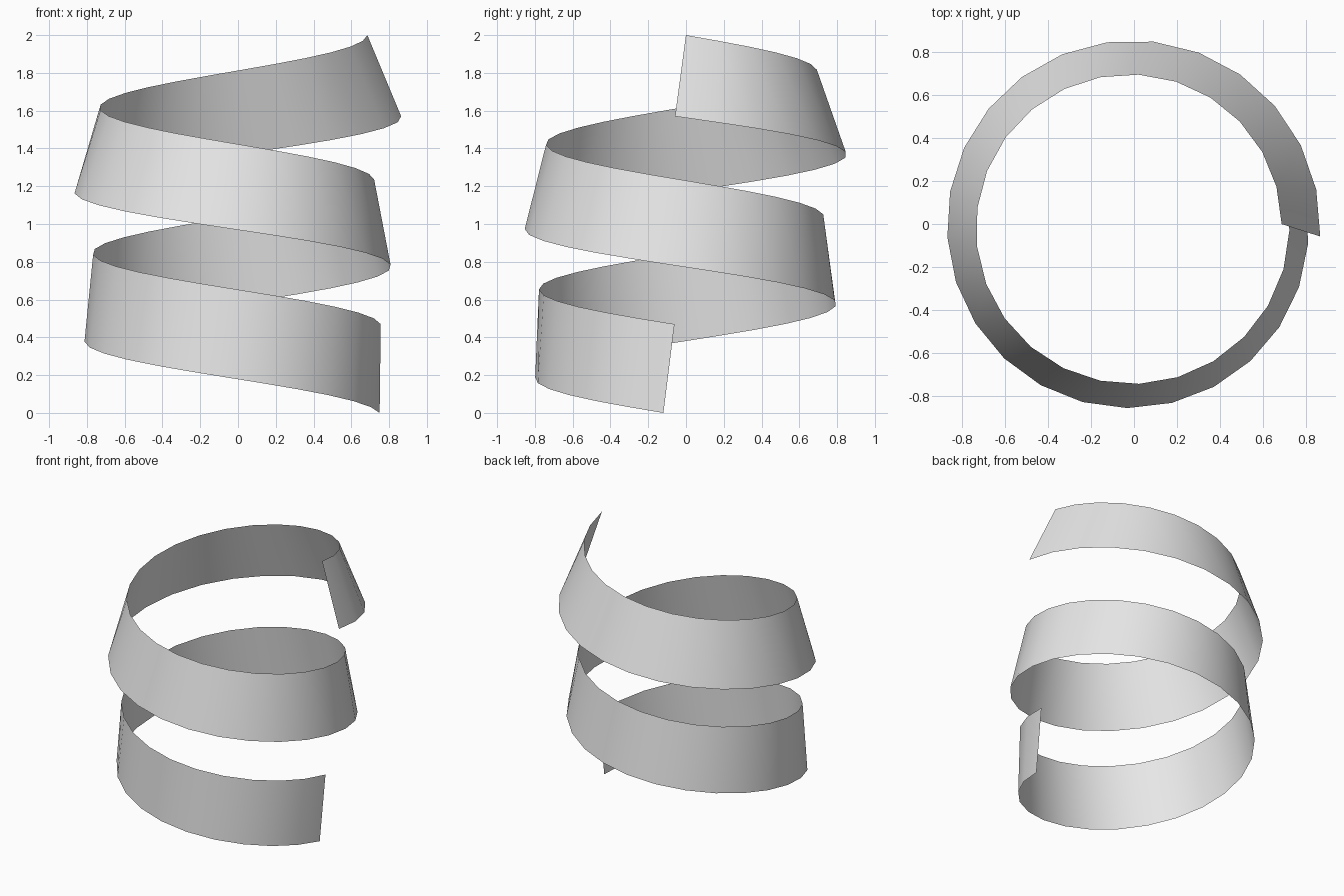
import bpy, bmesh
from math import cos, sin, radians

cube = bpy.data.objects.get("Cube")
if cube:
    bpy.data.objects.remove(cube, do_unlink=True)

SEGMENTS = 50
CENTRE = -0.015


def lerp(a, b, t):
    return a + (b - a) * t


def edge_point(t, radius, angle, height):
    """Point on a spiral edge; each argument is a (start, end) pair."""
    r, a, z = lerp(*radius, t), radians(lerp(*angle, t)), lerp(*height, t)
    return (CENTRE + r * cos(a), CENTRE + r * sin(a), z)


# Plain grey sheet
grey = bpy.data.materials.new("light grey")
grey.use_nodes = True
colour = (0.8, 0.8, 0.8, 1)
grey.diffuse_color = colour
grey.node_tree.nodes["Principled BSDF"].inputs["Base Color"].default_value = colour

# Ribbon: two turns, lower edge flares out while upper edge draws in
bm = bmesh.new()
rungs = []
for i in range(SEGMENTS + 1):
    t = i / SEGMENTS
    low = bm.verts.new(edge_point(t, (0.772, 0.88), (-7.8, -722.8), (0, 1.57)))
    high = bm.verts.new(edge_point(t, (0.772, 0.70), (-3.4, -718.8), (0.47, 2.0)))
    rungs.append((low, high))
for (a, b), (c, d) in zip(rungs, rungs[1:]):
    face = bm.faces.new((a, b, d, c))
    face.smooth = True

mesh = bpy.data.meshes.new("spiral_ribbon")
bm.to_mesh(mesh)
bm.free()
mesh.materials.append(grey)
ribbon = bpy.data.objects.new("spiral_ribbon", mesh)
bpy.context.collection.objects.link(ribbon)
